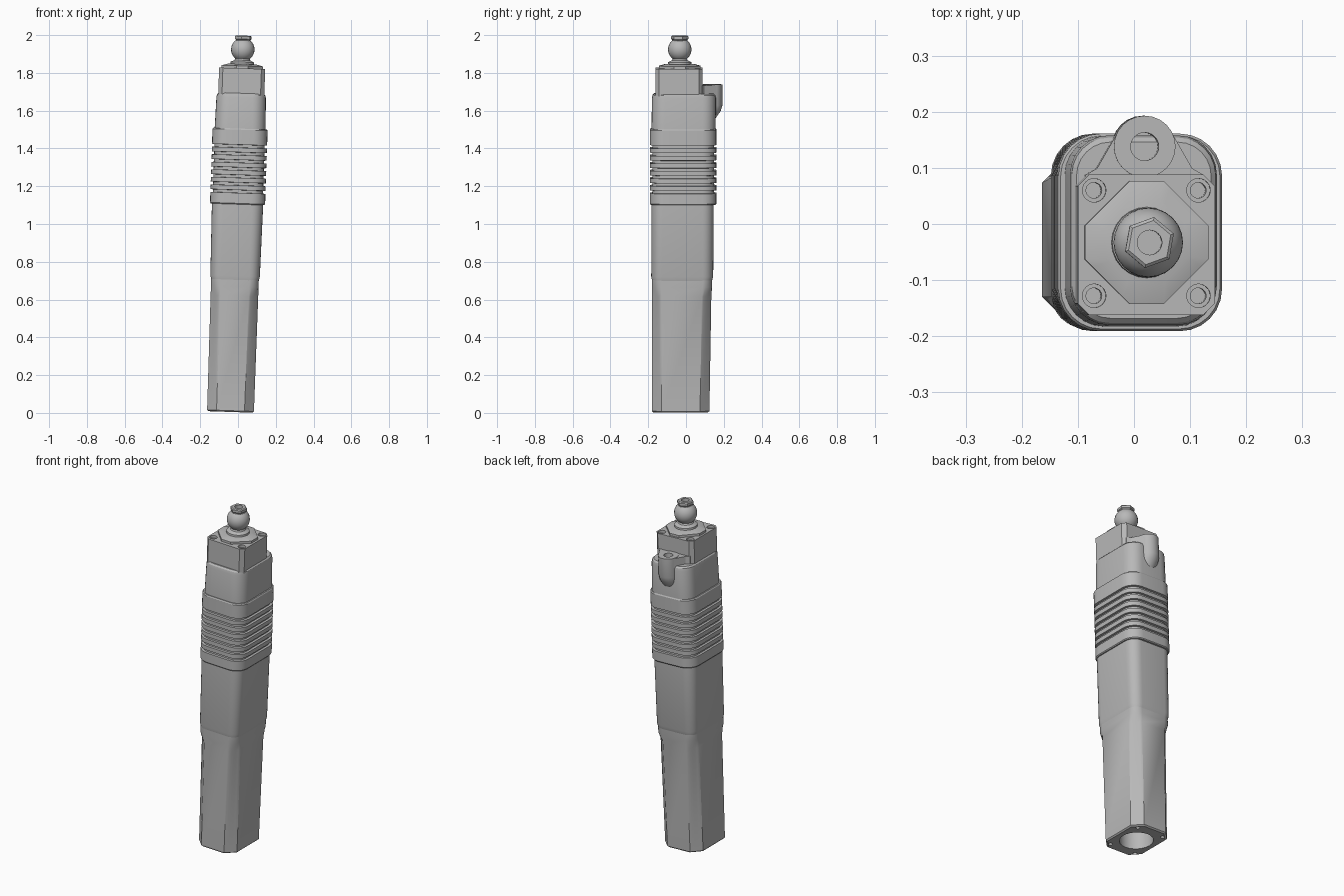
import bpy, bmesh, math
from mathutils import Matrix

cube = bpy.data.objects.get("Cube")
if cube:
    bpy.data.objects.remove(cube)

grey = bpy.data.materials.new("plain_grey")
grey.use_nodes = True
COLOUR = (0.48, 0.48, 0.48, 1)
grey.diffuse_color = COLOUR
grey.node_tree.nodes["Principled BSDF"].inputs["Base Color"].default_value = COLOUR

# The whole unit leans slightly towards +x
LEAN = Matrix.Translation((-0.04, -0.033, 0)) @ Matrix.Rotation(math.atan(0.034), 4, 'Y')
STEPS = 6
parts = []


def section(hx, hy, r, cy=0, cut=0):
    """Rectangle outline with rounded corners, or chamfered ones when cut is 1."""
    pts = []
    for q in range(4):
        sx, sy = ((1, 1), (-1, 1), (-1, -1), (1, -1))[q]
        for i in range(STEPS + 1):
            t = i / STEPS
            u = t if q % 2 == 0 else 1 - t
            a = u * math.pi / 2
            ax = math.cos(a) * (1 - cut) + (1 - u) * cut
            ay = math.sin(a) * (1 - cut) + u * cut
            pts.append((sx * (hx - r + r * ax), cy + sy * (hy - r + r * ay)))
    return pts


def loft(name, rings):
    """Solid through a list of (z, outline points)."""
    bm = bmesh.new()
    loops = [[bm.verts.new((x, y, z)) for x, y in pts] for z, pts in rings]
    for a, b in zip(loops, loops[1:]):
        for i in range(len(a)):
            j = (i + 1) % len(a)
            bm.faces.new((a[i], a[j], b[j], b[i]))
    bm.faces.new(loops[0][::-1])
    bm.faces.new(loops[-1])
    bmesh.ops.remove_doubles(bm, verts=bm.verts, dist=1e-5)
    bmesh.ops.recalc_face_normals(bm, faces=bm.faces)
    mesh = bpy.data.meshes.new(name)
    bm.to_mesh(mesh)
    bm.free()
    mesh.materials.append(grey)
    obj = bpy.data.objects.new(name, mesh)
    bpy.context.collection.objects.link(obj)
    parts.append(obj)
    return obj


def disc(r, cy=0):
    return section(r, r, r, cy)


def drill(obj, x, y, z0, z1, r):
    """Cut a round hole and discard the cutter."""
    cutter = loft("hole_cutter", [(z0, disc(r)), (z1, disc(r))])
    parts.remove(cutter)
    cutter.hide_render = True
    cutter.data.transform(Matrix.Translation((x, y, 0)))
    mod = obj.modifiers.new("hole", 'BOOLEAN')
    mod.operation = 'DIFFERENCE'
    mod.solver = 'EXACT'
    mod.object = cutter
    bpy.context.view_layer.objects.active = obj
    bpy.ops.object.modifier_apply(modifier=mod.name)
    bpy.data.objects.remove(cutter)


# Chamfered lower handle, open at the bottom
handle = loft("lower_handle", [
    (0.005, section(0.117, 0.145, 0.05, 0.005, 1)),
    (0.012, section(0.124, 0.152, 0.05, 0.005, 1)),
    (0.62, section(0.126, 0.157, 0.05, 0.01, 1)),
    (0.67, section(0.126, 0.159, 0.05, 0.012)),
    (0.74, section(0.126, 0.159, 0.05, 0.012))])
drill(handle, 0, 0.005, -0.1, 0.4, 0.09)
for sx in (-1, 1):
    for sy in (-1, 1):
        drill(handle, sx * 0.084, 0.005 + sy * 0.112, -0.1, 0.06, 0.011)

# Plain middle sleeve
loft("middle_sleeve", [
    (0.70, section(0.125, 0.158, 0.05, 0.012)),
    (0.725, section(0.131, 0.164, 0.055, 0.013)),
    (1.12, section(0.136, 0.165, 0.06, 0.015))])

# Ribbed grip with grooves between two plain bands
WIDE = section(0.146, 0.176, 0.075, 0.018)
EDGE = section(0.142, 0.172, 0.072, 0.018)
DEEP = section(0.133, 0.163, 0.064, 0.018)
rings = [(1.105, EDGE), (1.11, WIDE)]
for i in range(7):
    z = 1.165 + i * 0.04
    rings += [(z, WIDE), (z + 0.001, DEEP), (z + 0.015, DEEP), (z + 0.016, WIDE)]
rings += [(1.50, WIDE), (1.506, EDGE)]
loft("ribbed_grip", rings)

# Upper housing with a bevelled shoulder
loft("upper_housing", [
    (1.49, section(0.135, 0.170, 0.07, 0.02)),
    (1.67, section(0.131, 0.169, 0.07, 0.022)),
    (1.685, section(0.128, 0.165, 0.066, 0.022)),
    (1.693, section(0.120, 0.157, 0.06, 0.022))])

# Square head with four counterbored screw holes
block = loft("head_block", [
    (1.66, section(0.122, 0.125, 0.02, -0.004, 1)),
    (1.825, section(0.122, 0.125, 0.02, -0.004, 1))])
for sx in (-1, 1):
    for sy in (-1, 1):
        x, y = sx * 0.093, -0.001 + sy * 0.094
        drill(block, x, y, 1.81, 1.9, 0.021)
        drill(block, x, y, 1.76, 1.9, 0.014)

# Rear lug: round boss fading into the housing, with a web to the head
boss = loft("lug_boss", [
    (1.54, disc(0.05, 0.125)), (1.60, disc(0.054, 0.163)),
    (1.63, disc(0.055, 0.171)), (1.74, disc(0.055, 0.171))])
web_outline = [(-0.106, 0.10), (0.106, 0.10), (0.106, 0.12), (0.085, 0.132),
               (0.046, 0.2), (-0.046, 0.2), (-0.085, 0.132), (-0.106, 0.12)]
web = loft("lug_web", [(1.67, web_outline), (1.737, web_outline)])
for obj in (boss, web):
    drill(obj, 0, 0.171, 1.66, 1.8, 0.025)

# Cut-cornered flange on the head
loft("flange_plate", [
    (1.82, section(0.11, 0.11, 0.08, 0, 1)),
    (1.838, section(0.11, 0.11, 0.08, 0, 1)),
    (1.848, section(0.075, 0.075, 0.05, 0, 1))])

# Collar, neck and ball
profile = [(1.84, 0.064), (1.858, 0.062), (1.864, 0.05), (1.868, 0.042), (1.876, 0.038)]
for i in range(11):
    a = math.radians(-50 + i * 10)
    profile.append((1.925 + 0.062 * math.sin(a), 0.062 * math.cos(a)))
loft("ball_stud", [(z, disc(r)) for z, r in profile])


# Hexagonal tip with a round socket
def hexagon(r):
    return [(r * math.cos(math.radians(a)), r * math.sin(math.radians(a)))
            for a in range(20, 380, 60)]


tip = loft("hex_tip", [(1.955, hexagon(0.04)), (1.975, hexagon(0.041)),
                       (1.98, hexagon(0.046)), (1.994, hexagon(0.046)),
                       (1.9985, hexagon(0.04))])
drill(tip, 0, 0, 1.97, 2.1, 0.022)

# Lean everything and shade
bpy.ops.object.select_all(action='DESELECT')
for obj in parts:
    obj.data.transform(LEAN)
    obj.select_set(True)
bpy.context.view_layer.objects.active = parts[0]
bpy.ops.object.shade_smooth_by_angle(angle=math.radians(30))
